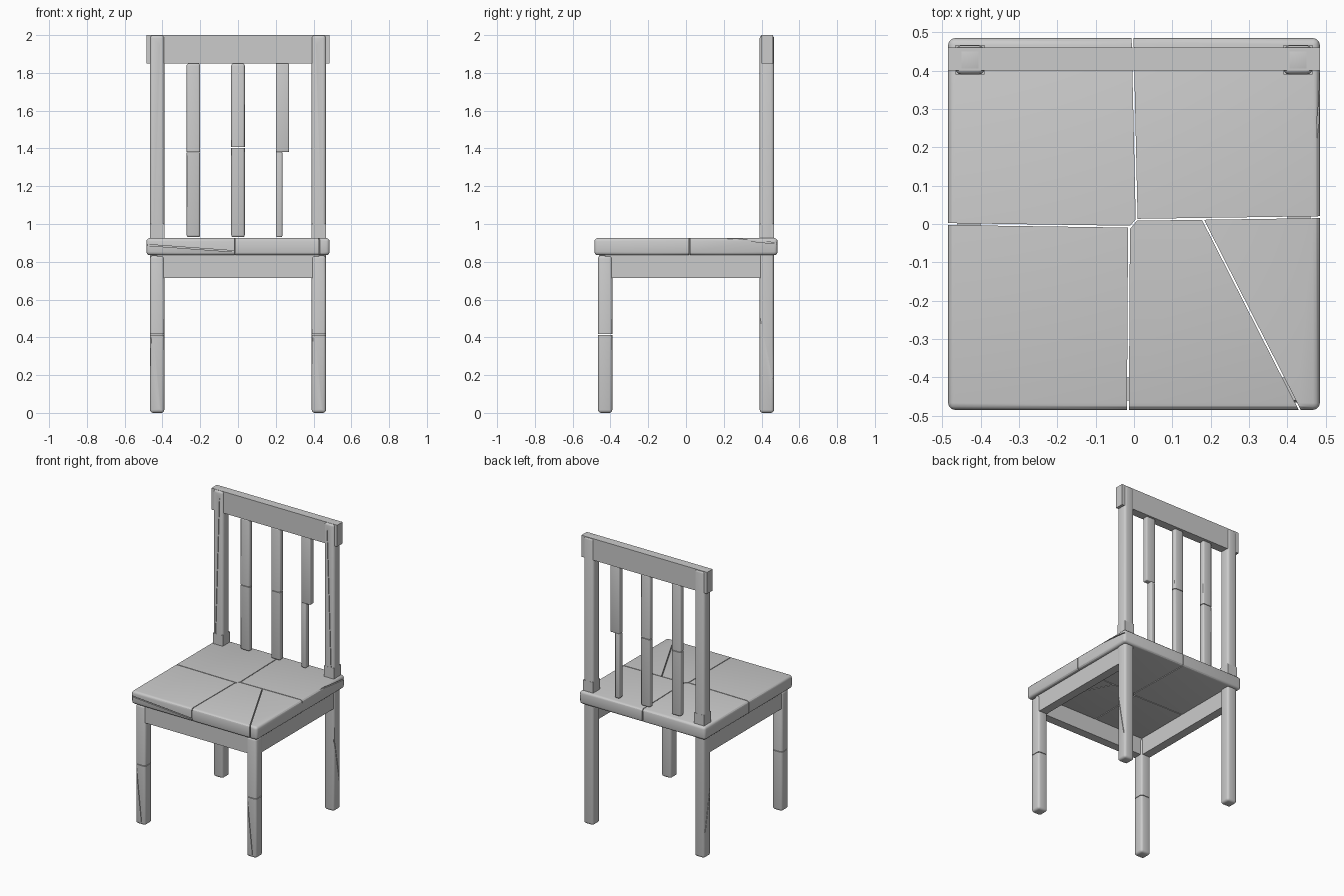
import bpy
from mathutils import Vector, Matrix

if "Cube" in bpy.data.objects:
    bpy.data.objects.remove(bpy.data.objects["Cube"])


def box(name, x, y, z, bevel=0.0):
    """Box from three (min, max) ranges, with optional rounded edges."""
    lo, hi = Vector((x[0], y[0], z[0])), Vector((x[1], y[1], z[1]))
    bpy.ops.mesh.primitive_cube_add(size=1, location=(lo + hi) / 2)
    ob = bpy.context.object
    ob.name = name
    ob.scale = hi - lo
    bpy.ops.object.transform_apply(location=False, rotation=False, scale=True)
    if bevel:
        mod = ob.modifiers.new("rounding", 'BEVEL')
        mod.width = bevel
        mod.segments = 3
        bpy.ops.object.modifier_apply(modifier=mod.name)
    return ob


def crack(ob, a, b, axis, width=0.005, depth=0.4):
    """Cut a thin slit running a-b, going 'depth' deep about the line along axis."""
    a, b, axis = Vector(a), Vector(b), Vector(axis)
    along = (b - a).normalized()
    side = axis.cross(along).normalized()
    bpy.ops.mesh.primitive_cube_add(size=1)
    cutter = bpy.context.object
    cutter.hide_render = True
    rot = Matrix((along, side, axis)).transposed().to_4x4()
    size = Matrix.Diagonal(((b - a).length, width, depth, 1))
    cutter.matrix_world = Matrix.Translation((a + b) / 2) @ rot @ size
    bpy.context.view_layer.update()
    mod = ob.modifiers.new("crack", 'BOOLEAN')
    mod.operation = 'DIFFERENCE'
    mod.solver = 'EXACT'
    mod.object = cutter
    bpy.context.view_layer.objects.active = ob
    bpy.ops.object.modifier_apply(modifier=mod.name)
    bpy.data.objects.remove(cutter)


def around(c, half):
    return (c - half, c + half)


X, Y, Z = (1, 0, 0), (0, 1, 0), (0, 0, 1)
rounded = []

# Seat, split into weathered panels
seat = box("seat", (-0.485, 0.485), (-0.485, 0.485), (0.835, 0.926), 0.018)
seat_cracks = [((-0.5, 0.0), (-0.01, -0.007)), ((-0.013, -0.012), (0.009, 0.014)),
               ((0.004, 0.011), (0.5, 0.018)), ((0.007, 0.01), (-0.004, 0.5)),
               ((-0.013, -0.007), (-0.016, -0.5)), ((0.18, 0.011), (0.44, -0.5))]
for p, q in seat_cracks:
    crack(seat, (*p, 0.88), (*q, 0.88), Z)
# Shallow grain splits on the front and right edges of the seat
crack(seat, (-0.5, -0.485, 0.89), (-0.016, -0.485, 0.855), Y, 0.006, 0.016)
crack(seat, (0.485, 0.22, 0.925), (0.485, 0.5, 0.895), X, 0.006, 0.016)
rounded.append(seat)

# Legs and back posts
for s, side in ((-1, "left"), (1, "right")):
    x = around(s * 0.428, 0.038)
    leg = box("front_leg_" + side, x, around(-0.428, 0.038), (0, 0.833), 0.016)
    crack(leg, (s * 0.3, -0.428, 0.415), (s * 0.5, -0.428, 0.415), Y, 0.004)
    crack(leg, (s * 0.428 - 0.03, -0.466, 0.40), (s * 0.428 + 0.01, -0.466, 0.02), Y, 0.004, 0.01)
    post = box("back_post_" + side, x, around(0.428, 0.038), (0, 2), 0.016)
    crack(post, (s * 0.466, 0.395, 0.5), (s * 0.466, 0.455, 0.18), X, 0.004, 0.01)
    crack(post, (s * 0.415, 0.39, 1.95), (s * 0.445, 0.39, 1.0), Y, 0.004, 0.01)
    rounded += [leg, post]
    # Square block where the post meets the seat
    box("post_block_" + side, x, around(0.428, 0.0385), (0.86, 1.0))
    # Side apron under the seat
    box("side_apron_" + side, around(s * 0.43, 0.03), (-0.43, 0.43), (0.715, 0.84))

# Front apron and top rail
box("front_apron", (-0.43, 0.43), (-0.46, -0.40), (0.715, 0.84))
box("top_rail", (-0.485, 0.485), (0.40, 0.46), (1.85, 2.0))

# Back slats
slat_y = around(0.43, 0.02)
for i, (x, joint) in enumerate(((-0.236, 1.38), (0.0, 1.405))):
    slat = box(f"back_slat_{i + 1}", around(x, 0.036), slat_y, (0.93, 1.85), 0.012)
    crack(slat, (x - 0.1, 0.43, joint), (x + 0.1, 0.43, joint), Y, 0.004)
    rounded.append(slat)

# Broken third slat: full width above, half width below
rounded.append(box("broken_slat_upper", (0.2, 0.27), slat_y, (1.38, 1.85), 0.006))
rounded.append(box("broken_slat_lower", (0.2, 0.235), slat_y, (0.93, 1.385), 0.008))

# Smooth the rounded edges
bpy.ops.object.select_all(action='DESELECT')
for ob in rounded:
    ob.select_set(True)
bpy.context.view_layer.objects.active = seat
bpy.ops.object.shade_smooth_by_angle()
